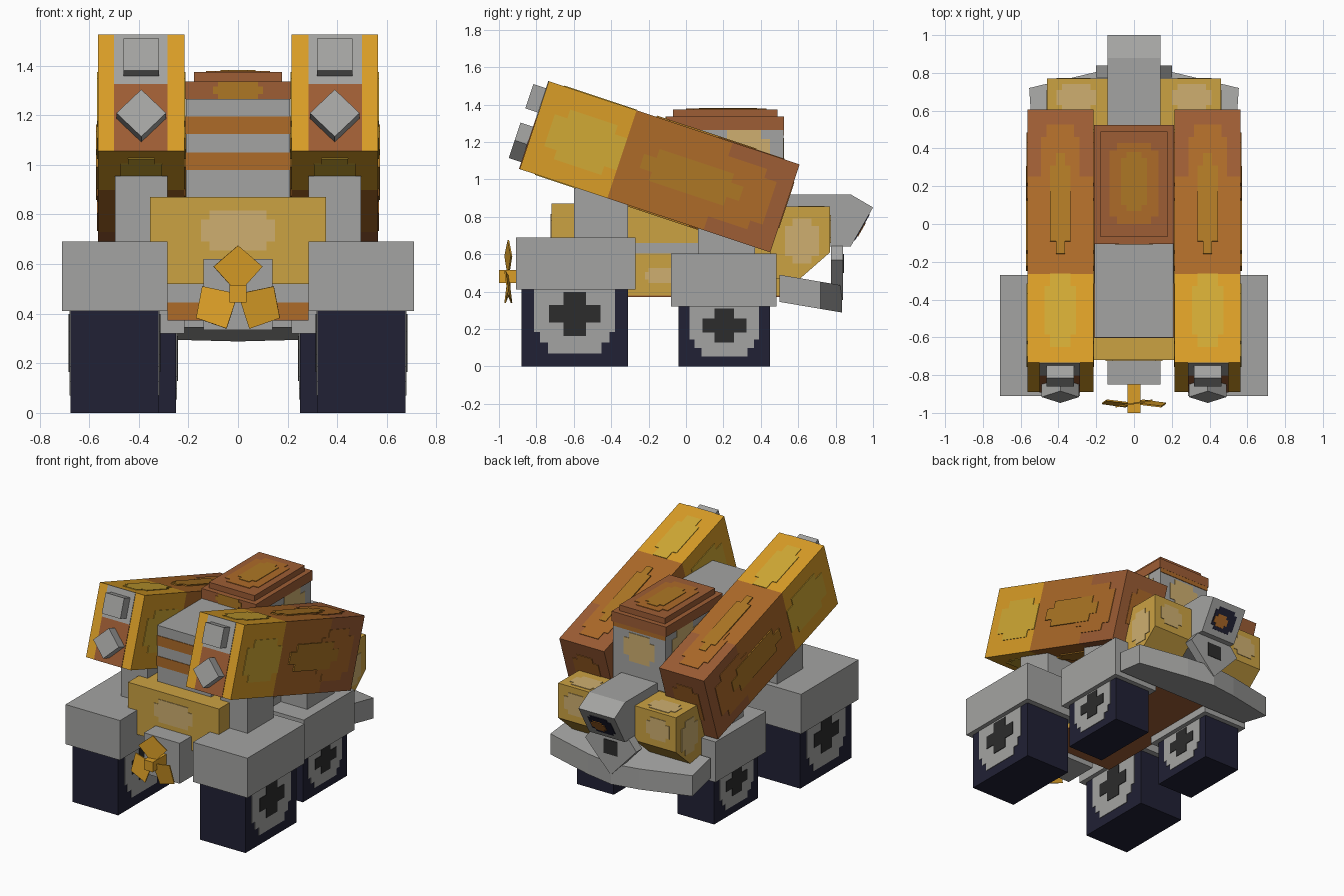
import bpy, bmesh, math
from mathutils import Matrix, Vector

if "Cube" in bpy.data.objects:
    bpy.data.objects.remove(bpy.data.objects["Cube"])

COLOURS = {
    "grey": (0.37, 0.37, 0.36), "gold": (0.70, 0.34, 0.02), "light_gold": (0.64, 0.40, 0.035),
    "brown": (0.34, 0.11, 0.035), "mid_brown": (0.42, 0.145, 0.022), "ochre": (0.42, 0.185, 0.018),
    "tan": (0.60, 0.36, 0.055), "light_tan": (0.62, 0.43, 0.16),
    "navy": (0.015, 0.015, 0.035), "charcoal": (0.025, 0.025, 0.025)}
MATS = {}
for key, c in COLOURS.items():
    MATS[key] = bpy.data.materials.new(key)
    MATS[key].diffuse_color = (*c, 1)
T = 0.004  # thickness of painted plates


def prism(name, pts, axis, a, b, mat, matrix=None, side=1):
    """Extrude a 2D outline along an axis; side=-1 mirrors it in x."""
    def place(p, d):
        u, v = p
        return {"x": (d, u, v), "y": (u, d, v), "z": (u, v, d)}[axis]
    bm = bmesh.new()
    low = [bm.verts.new(place(p, a)) for p in pts]
    top = [bm.verts.new(place(p, b)) for p in pts]
    bm.faces.new(low)
    bm.faces.new(top)
    for i in range(len(pts)):
        j = (i + 1) % len(pts)
        bm.faces.new((low[i], low[j], top[j], top[i]))
    for v in bm.verts:
        if matrix:
            v.co = matrix @ v.co
        v.co.x *= side
    bmesh.ops.recalc_face_normals(bm, faces=bm.faces)
    me = bpy.data.meshes.new(name)
    bm.to_mesh(me)
    bm.free()
    me.materials.append(MATS[mat])
    ob = bpy.data.objects.new(name, me)
    bpy.context.collection.objects.link(ob)
    return ob


def box(name, x, y, z, mat, matrix=None, side=1):
    return prism(name, [(x[0], y[0]), (x[1], y[0]), (x[1], y[1]), (x[0], y[1])],
                 "z", z[0], z[1], mat, matrix, side)


def stepped(u, v, n, m=None):
    """Rectangle outline with a square notch out of every corner."""
    m = m or n
    (a, b), (c, d) = u, v
    return [(a + n, c), (b - n, c), (b - n, c + m), (b, c + m), (b, d - m), (b - n, d - m),
            (b - n, d), (a + n, d), (a + n, d - m), (a, d - m), (a, c + m), (a + n, c + m)]


# Main body
box("body", (-0.285, 0.285), (-0.6, 0.5), (0.38, 0.87), "tan")
box("underside", (-0.285, 0.285), (-0.6, 0.5), (0.372, 0.38), "brown")
box("front_grey_strip", (-0.285, 0.285), (-0.604, -0.6), (0.445, 0.52), "grey")
box("front_brown_strip", (-0.285, 0.285), (-0.604, -0.6), (0.376, 0.445), "mid_brown")
box("front_bumper", (-0.355, 0.355), (-0.72, -0.6), (0.52, 0.87), "tan")
prism("bumper_patch", stepped((-0.15, 0.15), (0.655, 0.815), 0.035), "y", -0.72 - T, -0.72, "light_tan")
box("nose_box", (-0.14, 0.14), (-0.85, -0.6), (0.335, 0.62), "grey")

# Hood with brown stripes, cabin and roof
box("hood", (-0.21, 0.21), (-0.6, -0.1), (0.87, 1.265), "grey")
for z in (0.98, 1.125):
    box("hood_stripe", (-0.212, 0.212), (-0.604, -0.1), (z, z + 0.07), "mid_brown")
box("cabin", (-0.205, 0.205), (-0.1, 0.52), (0.87, 1.27), "grey")
box("roof", (-0.213, 0.213), (-0.105, 0.525), (1.265, 1.335), "brown")
box("roof_hatch", (-0.178, 0.178), (-0.07, 0.49), (1.335, 1.375), "brown")
prism("hatch_patch_wide", stepped((-0.13, 0.13), (0.0, 0.43), 0.04), "z", 1.375, 1.375 + T, "mid_brown")
prism("hatch_patch", stepped((-0.07, 0.07), (0.07, 0.38), 0.03), "z", 1.375 + T, 1.375 + 2 * T, "ochre")
prism("roof_front_patch", stepped((-0.1, 0.1), (1.265, 1.335), 0.02), "y", -0.109, -0.105, "ochre")
prism("rear_window", stepped((-0.12, 0.12), (1.02, 1.22), 0.04), "y", 0.52, 0.52 + T, "light_tan")
box("rear_window_trim", (-0.205, 0.205), (0.52, 0.52 + T), (1.235, 1.265), "mid_brown")

# Rear snout with screen, and the pointed shield below it
prism("snout", [(0.5, 0.92), (0.88, 0.92), (1.0, 0.85), (0.88, 0.64), (0.5, 0.64)],
      "x", -0.14, 0.14, "grey")
tilt = Matrix.Translation((0, 0.94, 0.745)) @ Matrix.Rotation(math.atan2(-0.12, 0.21), 4, "X")
prism("screen", stepped((-0.09, 0.09), (-0.08, 0.08), 0.025), "y", 0, T, "navy", tilt)
prism("screen_glow", stepped((-0.03, 0.08), (-0.055, 0.03), 0.02), "y", T, 2 * T, "mid_brown", tilt)
prism("shield", [(-0.14, 0.645), (0.14, 0.645), (0.2, 0.57), (0, 0.355), (-0.2, 0.57)],
      "y", 0.775, 0.84, "grey")
box("shield_vent", (-0.055, 0.055), (0.84, 0.84 + T), (0.5, 0.6), "charcoal")

# Swept rear bumper, sloping down towards the back
bumper = prism("rear_bumper", [(-0.54, 0.5), (0.54, 0.5), (0.555, 0.72), (0.2, 0.805), (0, 0.835),
                               (-0.2, 0.805), (-0.555, 0.72)], "z", 0.345, 0.49, "grey")
for v in bumper.data.vertices:
    v.co.z -= 0.17 * (v.co.y - 0.5)

# Launcher frame: tilted around x
TUBE = Matrix.Translation((0.39, -0.141, 1.0675)) @ Matrix.Rotation(-math.atan2(0.445, 1.34), 4, "X")
H, W = 0.2475, 0.175

for s in (1, -1):
    # Wheels, hubs and fenders: x range, y range, height
    for end, (x0, x1), (y0, y1), h in (("front", (0.32, 0.675), (-0.88, -0.31), 0.41),
                                       ("rear", (0.25, 0.535), (-0.04, 0.45), 0.32)):
        box(end + "_wheel", (x0, x1), (y0, y1), (0, h + 0.01), "navy", side=s)
        c, w = (y0 + y1) / 2, (y1 - y0) / 2
        half = [(0.5, 0.17), (0.5, 0.31), (0.65, 0.31), (0.65, 0.45), (0.76, 0.45), (0.76, 1)]
        rim = [(c + u * w, v * h) for u, v in half] + [(c - u * w, v * h) for u, v in reversed(half)]
        cross = stepped((c - 0.48 * w, c + 0.48 * w), (0.40 * h, 0.97 * h), 0.27 * w, 0.17 * h)
        for xa, d in ((x1, 1), (x0, -1)):
            prism(end + "_hub", rim, "x", xa, xa + d * T, "grey", side=s)
            prism(end + "_hub_cross", cross, "x", xa + d * T, xa + d * 2 * T, "charcoal", side=s)
    box("front_fender", (0.285, 0.71), (-0.91, -0.27), (0.41, 0.69), "grey", side=s)
    box("rear_fender", (0.215, 0.57), (-0.08, 0.485), (0.32, 0.605), "grey", side=s)
    box("front_pillar", (0.285, 0.495), (-0.6, -0.31), (0.69, 0.955), "grey", side=s)
    box("rear_pillar", (0.285, 0.495), (0.065, 0.37), (0.6, 0.8), "grey", side=s)
    box("side_band", (0.285, 0.289), (-0.31, 0.065), (0.605, 0.66), "grey", side=s)
    prism("side_patch", stepped((-0.22, -0.06), (0.445, 0.525), 0.02), "x", 0.285, 0.289, "light_tan", side=s)
    prism("cabin_window", stepped((0.17, 0.45), (1.02, 1.265), 0.05), "x", 0.205, 0.209, "light_tan", side=s)

    # Rear pods with chamfered underside
    prism("rear_pod", [(0.45, 0.855), (0.77, 0.855), (0.77, 0.61), (0.61, 0.47), (0.45, 0.47)],
          "x", 0.14, 0.46, "tan", side=s)
    prism("pod_side_patch", stepped((0.53, 0.71), (0.55, 0.79), 0.04), "x", 0.46, 0.46 + T, "light_tan", side=s)
    prism("pod_top_patch", stepped((0.2, 0.41), (0.6, 0.74), 0.03), "z", 0.855, 0.855 + T, "light_tan", side=s)
    prism("pod_rear_patch", stepped((0.23, 0.41), (0.66, 0.81), 0.03), "y", 0.77, 0.77 + T, "light_tan", side=s)

    # Launcher body in three colour sections
    for part, ya, yb, mat in (("front", -0.706, -0.212, "gold"), ("middle", -0.212, 0.33, "mid_brown"),
                              ("rear", 0.33, 0.706, "brown")):
        box("launcher_" + part, (-W, W), (ya, yb), (-H, H), mat, TUBE, s)
    # Painted patches on the sides, top and bottom
    for ya, yb, k, mat, lift in ((-0.62, -0.212, 0.14, "light_gold", 0), (0.25, 0.62, 0.17, "mid_brown", 0),
                                 (-0.1, 0.46, 0.09, "ochre", T)):
        for d in (1, -1):
            prism("launcher_side_patch", stepped((ya, yb), (-k, k), 0.07, 0.05), "x",
                  d * W, d * (W + T + lift), mat, TUBE, s)
            prism("launcher_flat_patch", stepped((-k * 0.6, k * 0.6), (ya, yb), 0.03, 0.07), "z",
                  d * H, d * (H + T + lift), mat, TUBE, s)
    prism("launcher_rear_patch", stepped((-0.1, 0.1), (-0.15, 0.15), 0.04), "y", 0.706, 0.71, "mid_brown", TUBE, s)
    # Launcher front panel and fittings
    box("launcher_panel_top", (-0.105, 0.11), (-0.71, -0.706), (0.037, H), "grey", TUBE, s)
    box("launcher_panel_low", (-0.105, 0.11), (-0.71, -0.706), (-H, 0.037), "brown", TUBE, s)
    box("launcher_block", (-0.0725, 0.0725), (-0.78, -0.706), (0.07, 0.207), "grey", TUBE, s)
    prism("launcher_diamond", [(0, -0.01), (0.1, -0.11), (0, -0.21), (-0.1, -0.11)],
          "y", -0.78, -0.706, "grey", TUBE, s)

# Front fan: hub and three twisted blades
box("fan_hub", (-0.035, 0.035), (-1.0, -0.85), (0.445, 0.515), "gold")
for i in range(3):
    spin = (Matrix.Translation((0, -0.95, 0.48)) @ Matrix.Rotation(i * math.tau / 3, 4, "Y")
            @ Matrix.Rotation(math.radians(10), 4, "Z"))
    prism("fan_blade", [(0, 0.0), (0.1, 0.11), (0, 0.195), (-0.1, 0.11)], "y", -0.004, 0.004, "gold", spin)

for m in bpy.data.materials:
    if m.users and not m.is_grease_pencil:
        m.use_nodes = True
        m.node_tree.nodes["Principled BSDF"].inputs["Base Color"].default_value = m.diffuse_color
